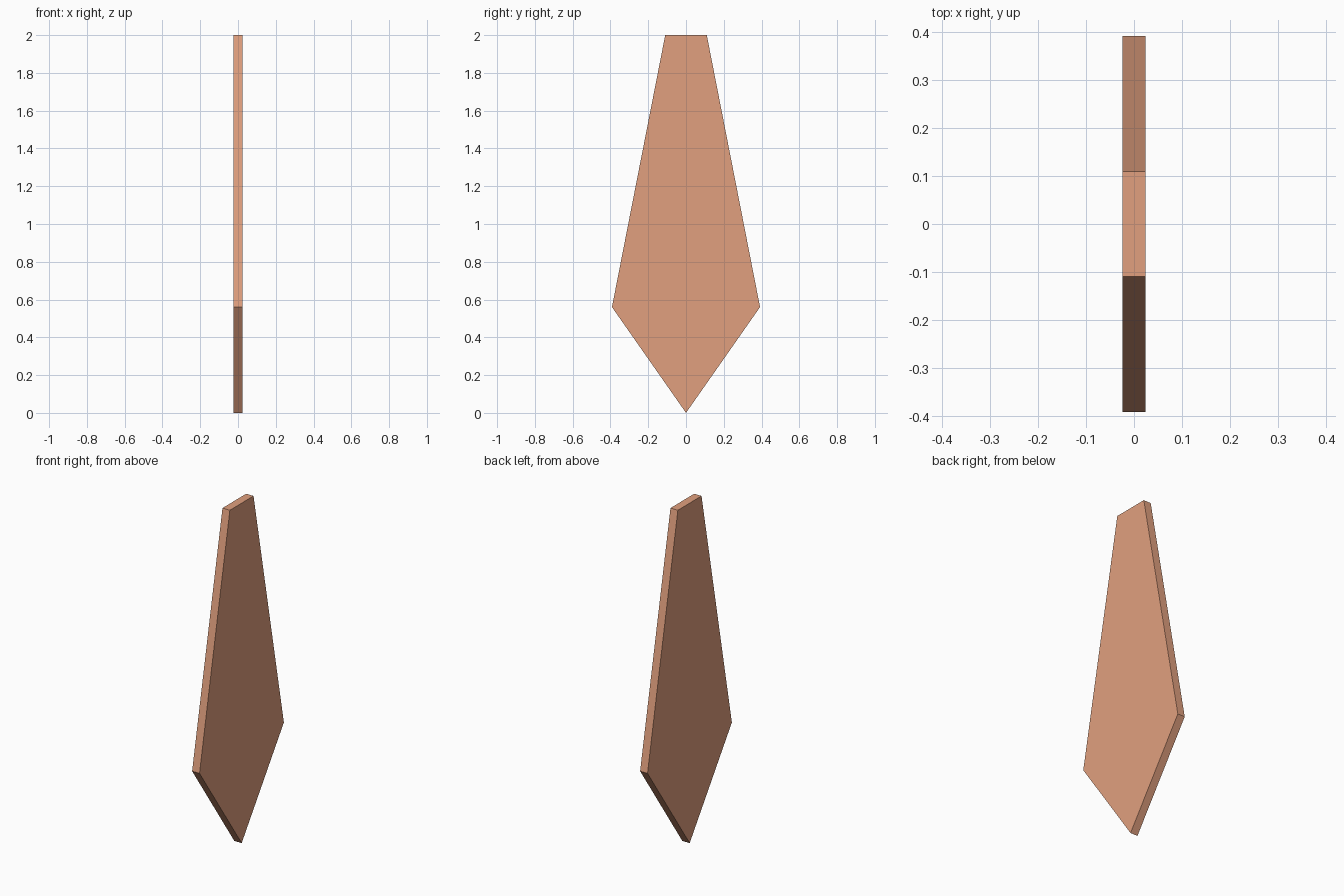
import bpy
import bmesh

if "Cube" in bpy.data.objects:
    bpy.data.objects.remove(bpy.data.objects["Cube"])

THICKNESS = 0.048

# Half outline (y, z) from the bottom tip to the top edge, mirrored across y = 0
half = [(0.392, 0.56), (0.11, 2.0)]
outline = [(0.0, 0.0)] + half + [(-y, z) for y, z in reversed(half)]

# Flat tapered plate, extruded along x
bm = bmesh.new()
face = bm.faces.new([bm.verts.new((-THICKNESS / 2, y, z)) for y, z in outline])
extruded = bmesh.ops.extrude_face_region(bm, geom=[face], use_keep_orig=True)
verts = [g for g in extruded["geom"] if isinstance(g, bmesh.types.BMVert)]
bmesh.ops.translate(bm, verts=verts, vec=(THICKNESS, 0, 0))
bmesh.ops.recalc_face_normals(bm, faces=bm.faces)

mesh = bpy.data.meshes.new("tapered_plate")
bm.to_mesh(mesh)
bm.free()
plate = bpy.data.objects.new("tapered_plate", mesh)
bpy.context.collection.objects.link(plate)

# Warm terracotta colour
mat = bpy.data.materials.new("terracotta")
mat.diffuse_color = (0.75, 0.35, 0.21, 1.0)
mat.use_nodes = True
mat.node_tree.nodes["Principled BSDF"].inputs["Base Color"].default_value = mat.diffuse_color
mesh.materials.append(mat)
